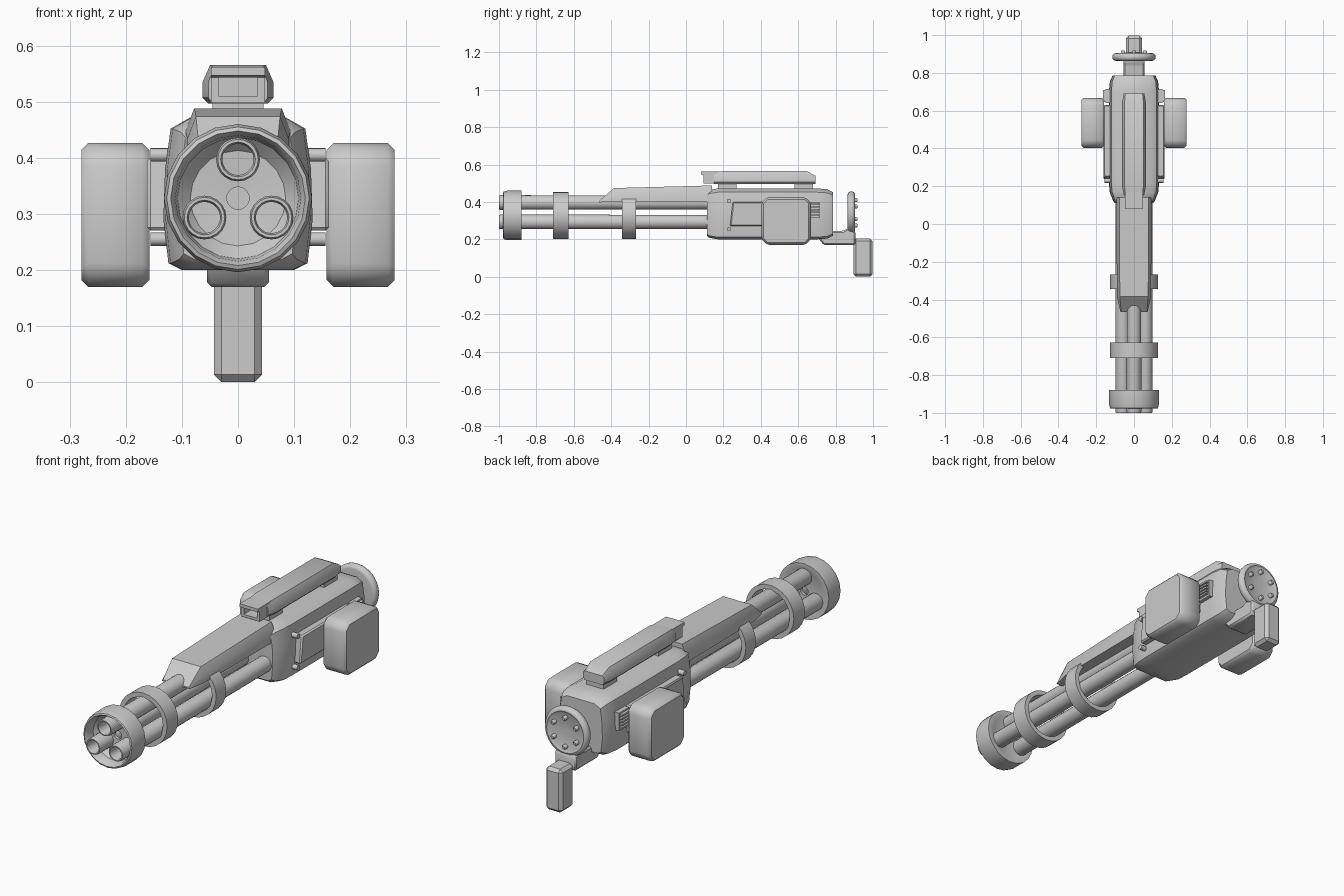
import bpy, bmesh, math
from mathutils import Vector

cube = bpy.data.objects.get("Cube")
if cube:
    bpy.data.objects.remove(cube, do_unlink=True)

grey = bpy.data.materials.new("plain grey")
grey.use_nodes = True
COLOUR = (0.6, 0.6, 0.6, 1)
grey.diffuse_color = COLOUR
grey.node_tree.nodes["Principled BSDF"].inputs["Base Color"].default_value = COLOUR
AXIS_Z = 0.328


def finish(name, bm, bevel=0, segments=2, angle=35):
    bmesh.ops.recalc_face_normals(bm, faces=bm.faces)
    if bevel:
        bmesh.ops.bevel(bm, geom=bm.edges[:], offset=bevel, segments=segments,
                        profile=0.5, affect='EDGES', clamp_overlap=True)
    mesh = bpy.data.meshes.new(name)
    bm.to_mesh(mesh)
    bm.free()
    mesh.materials.append(grey)
    ob = bpy.data.objects.new(name, mesh)
    bpy.context.scene.collection.objects.link(ob)
    bpy.ops.object.select_all(action='DESELECT')
    ob.select_set(True)
    bpy.context.view_layer.objects.active = ob
    bpy.ops.object.shade_smooth_by_angle(angle=math.radians(angle))
    return ob


def loft(name, rings, bevel=0, segments=2, closed=False):
    """Skin equal-length loops of points; cap the ends unless closed."""
    bm = bmesh.new()
    rows = [[bm.verts.new(p) for p in ring] for ring in rings]
    n = len(rows[0])
    pairs = list(zip(rows, rows[1:])) + ([(rows[-1], rows[0])] if closed else [])
    for a, b in pairs:
        for i in range(n):
            j = (i + 1) % n
            bm.faces.new((a[i], a[j], b[j], b[i]))
    if not closed:
        bm.faces.new(rows[0])
        bm.faces.new(rows[-1])
    return finish(name, bm, bevel, segments)


def box(name, x, y, z, bevel=0, segments=1):
    rings = [[(x[0], v, z[0]), (x[1], v, z[0]), (x[1], v, z[1]), (x[0], v, z[1])] for v in y]
    return loft(name, rings, bevel, segments)


def side_prism(name, profile, x0, x1, bevel=0):
    return loft(name, [[(x, y, z) for y, z in profile] for x in (x0, x1)], bevel, 1)


def lathe(name, profile, cx=0, cz=AXIS_Z, sides=24, closed=True):
    """Turn a (radius, y) profile around a front-to-back axis."""
    turn = [2 * math.pi * i / sides for i in range(sides)]
    rings = [[(cx + r * math.cos(a), y, cz + r * math.sin(a)) for a in turn] for r, y in profile]
    return loft(name, rings, closed=closed)


# Three hollow barrels
for i, name in enumerate(("top_barrel", "left_barrel", "right_barrel")):
    a = math.radians(90 - 120 * i)
    cx, cz = 0.069 * math.cos(a), AXIS_Z + 0.069 * math.sin(a)
    lathe(name, [(0.028, -0.99), (0.031, -1), (0.036, -1), (0.039, -0.99),
                 (0.037, 0.13), (0.028, 0.13)], cx, cz, 20)

# Muzzle ring with a rounded lip and a dished floor
lathe("muzzle_ring", [(0.02, -0.9), (0.085, -0.905), (0.108, -0.93), (0.112, -0.965), (0.12, -0.978),
                      (0.127, -0.975), (0.132, -0.955), (0.132, -0.88), (0.11, -0.88),
                      (0.1, -0.885), (0.02, -0.885)], sides=20)
# Barrel clamps
for name, y0, y1 in (("front_clamp", -0.71, -0.627), ("rear_clamp", -0.343, -0.268)):
    lathe(name, [(0.104, y0), (0.126, y0), (0.126, y1), (0.104, y1)])

# Barrel shroud with sloped nose
def shroud_ring(y, low, wide_z, top, w, tw):
    return [(-w, y, low), (w, y, low), (w, y, wide_z), (tw, y, top), (-tw, y, top), (-w, y, wide_z)]

loft("shroud", [shroud_ring(-0.465, 0.398, 0.4, 0.405, 0.072, 0.068),
                shroud_ring(-0.385, 0.4, 0.435, 0.474, 0.09, 0.075),
                shroud_ring(0.14, 0.4, 0.447, 0.488, 0.094, 0.078)])

# Main body, pinched at both ends
half = [(0.1, 0.2), (0.124, 0.212), (0.133, 0.29), (0.13, 0.38), (0.12, 0.452), (0.085, 0.472)]
section = half + [(-x, z) for x, z in reversed(half)]
stations = [(0.112, 0.78, 0.86), (0.125, 0.84, 0.94), (0.17, 0.97, 1), (0.22, 1, 1),
            (0.7, 1, 1), (0.755, 0.96, 0.97), (0.787, 0.85, 0.85)]
loft("body", [[(x * sx, y, 0.336 + (z - 0.336) * sz) for x, z in section] for y, sx, sz in stations])

# Parts mirrored on both flanks
for side, s in (("left", 1), ("right", -1)):
    def span(a, b):
        return tuple(sorted((s * a, s * b)))
    side_prism(side + "_panel", [(0.235, 0.27), (0.25, 0.4), (0.63, 0.4), (0.63, 0.27)],
               *span(0.12, 0.162), bevel=0.006)
    # Magazine box: chamfered profile, softened edges
    y0, y1, z0, z1, c = 0.403, 0.668, 0.17, 0.426, 0.03
    prof = [(y0 + c, z0), (y1 - c, z0), (y1, z0 + c), (y1, z1 - c),
            (y1 - c, z1), (y0 + c, z1), (y0, z1 - c), (y0, z0 + c)]
    side_prism(side + "_drum_box", prof, *span(0.158, 0.279), bevel=0.012)
    # Vent with ribs
    box(side + "_vent", span(0.12, 0.15), (0.64, 0.715), (0.315, 0.4))
    for k in range(5):
        z = 0.325 + k * 0.015
        box(side + "_vent_rib", span(0.14, 0.163), (0.645, 0.71), (z, z + 0.008))
    # Panel bolts
    for z in (0.405, 0.255):
        bm = bmesh.new()
        bmesh.ops.create_cone(bm, cap_ends=True, segments=12, radius1=0.012, radius2=0.012, depth=0.04)
        for v in bm.verts:
            v.co = Vector((s * 0.136 + v.co.z, 0.23 + v.co.x, z + v.co.y))
        finish(side + "_bolt", bm)

# Top rail on two posts
for name, y in (("front_post", (0.17, 0.27)), ("rear_post", (0.58, 0.68))):
    box(name, (-0.045, 0.045), y, (0.455, 0.505))

def rail_ring(y, bottom, top, w, tw):
    return [(-w * 0.85, y, bottom), (w * 0.85, y, bottom), (w, y, bottom + 0.01), (w, y, 0.535),
            (tw, y, top), (-tw, y, top), (-w, y, 0.535), (-w, y, bottom + 0.01)]

loft("top_rail", [rail_ring(0.15, 0.497, 0.56, 0.053, 0.042), rail_ring(0.2, 0.497, 0.565, 0.063, 0.05),
                  rail_ring(0.645, 0.497, 0.565, 0.063, 0.05), rail_ring(0.692, 0.497, 0.54, 0.054, 0.045)])
# Sight housing: hood overhanging a framed recess
side_prism("sight_hood", [(0.08, 0.562), (0.08, 0.547), (0.095, 0.543), (0.18, 0.543), (0.18, 0.562)],
           -0.048, 0.048)
box("sight_floor", (-0.048, 0.048), (0.093, 0.18), (0.498, 0.51))
for name, x in (("sight_left_wall", (0.035, 0.048)), ("sight_right_wall", (-0.048, -0.035))):
    box(name, x, (0.093, 0.18), (0.5, 0.55))

# Rear bracket and hanging grip
side_prism("rear_bracket", [(0.7, 0.215), (0.735, 0.17), (0.905, 0.17), (0.908, 0.24),
                            (0.865, 0.26), (0.84, 0.245), (0.7, 0.245)], -0.055, 0.055, bevel=0.008)
box("grip", (-0.043, 0.043), (0.895, 0.997), (0, 0.205), bevel=0.014)

# Rear disc with rounded rim and ring of bolts
DISC_Z = 0.342
rim = [(0.097 + 0.018 * math.sin(t), 0.884 - 0.02 * math.cos(t))
       for t in (math.pi * k / 8 for k in range(9))]
lathe("rear_disc", [(0.01, 0.868)] + rim + [(0.086, 0.898), (0.01, 0.898)], 0, DISC_Z, 32, closed=False)
for k in range(6):
    a = math.pi * k / 3 + math.pi / 6
    lathe("disc_bolt", [(0.011, 0.89), (0.011, 0.912), (0.007, 0.918)],
          0.068 * math.cos(a), DISC_Z + 0.068 * math.sin(a), 10, closed=False)
